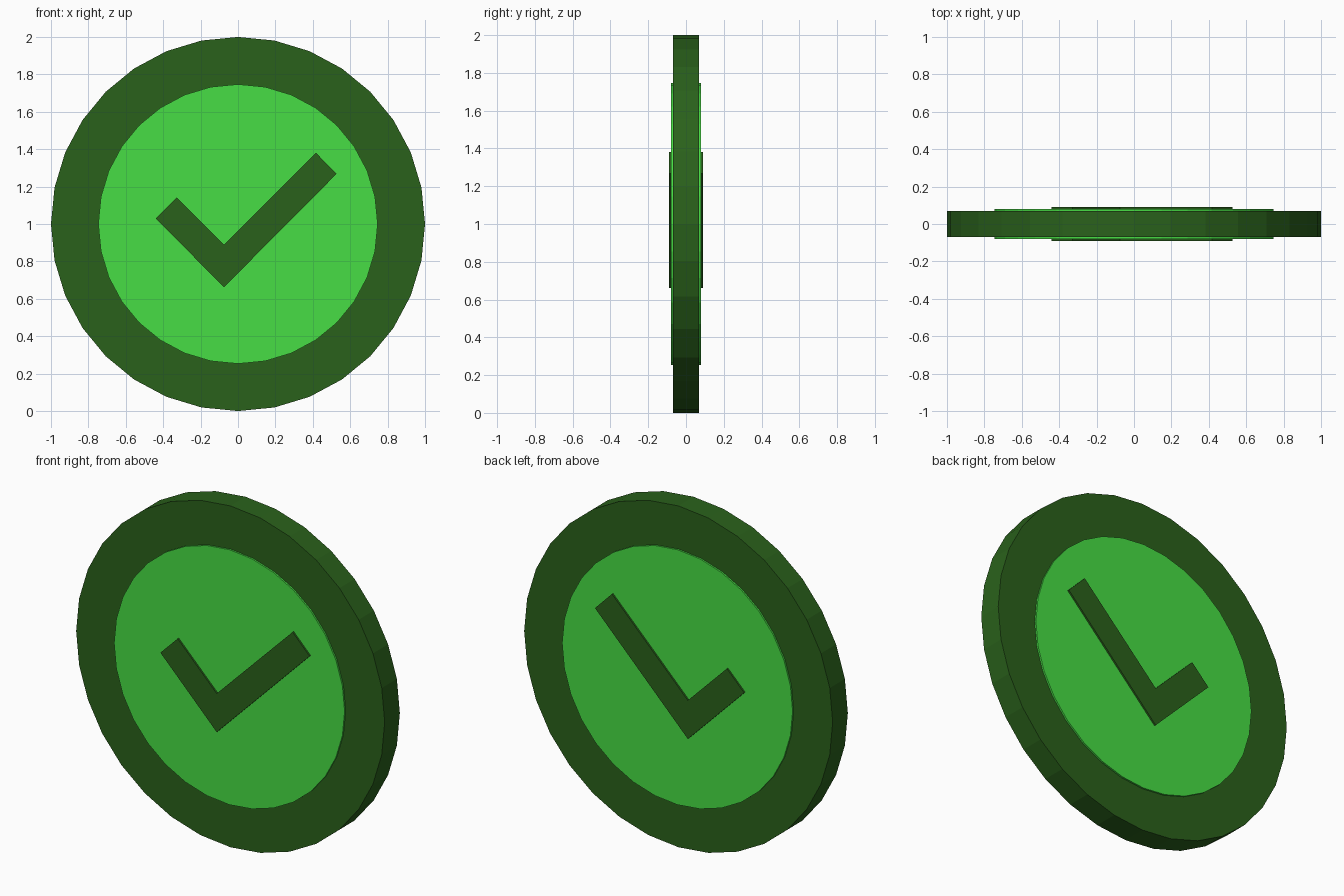
import bpy, bmesh, math

if "Cube" in bpy.data.objects:
    bpy.data.objects.remove(bpy.data.objects["Cube"])

CENTRE_Z = 1.0
SIDES = 32


def material(name, colour):
    mat = bpy.data.materials.new(name)
    mat.diffuse_color = (*colour, 1)
    mat.use_nodes = True
    mat.node_tree.nodes["Principled BSDF"].inputs["Base Color"].default_value = mat.diffuse_color
    return mat


def slab(name, outline, half_depth, mat):
    """Extrude an (x, z) outline evenly to both sides of y = 0."""
    bm = bmesh.new()
    face = bm.faces.new([bm.verts.new((x, -half_depth, z)) for x, z in outline])
    result = bmesh.ops.extrude_face_region(bm, geom=[face], use_keep_orig=True)
    moved = [v for v in result["geom"] if isinstance(v, bmesh.types.BMVert)]
    bmesh.ops.translate(bm, verts=moved, vec=(0, 2 * half_depth, 0))
    bmesh.ops.recalc_face_normals(bm, faces=bm.faces)
    mesh = bpy.data.meshes.new(name)
    bm.to_mesh(mesh)
    bm.free()
    mesh.materials.append(mat)
    obj = bpy.data.objects.new(name, mesh)
    bpy.context.collection.objects.link(obj)
    return obj


def circle(radius):
    angles = [2 * math.pi * i / SIDES for i in range(SIDES)]
    return [(radius * math.cos(a), CENTRE_Z + radius * math.sin(a)) for a in angles]


dark_green = material("dark_green", (0.023, 0.12, 0.011))
bright_green = material("bright_green", (0.063, 0.73, 0.058))

# Outer disc forming the rim
slab("rim_disc", circle(1.0), 0.07, dark_green)

# Slightly raised bright centre on both sides
slab("centre_disc", circle(0.747), 0.08, bright_green)

# Tick mark standing proud of both faces
tick = [(-0.44, 1.03), (-0.075, 0.662), (0.527, 1.268),
        (0.417, 1.38), (-0.075, 0.888), (-0.328, 1.142)]
slab("tick_mark", tick, 0.09, dark_green)
